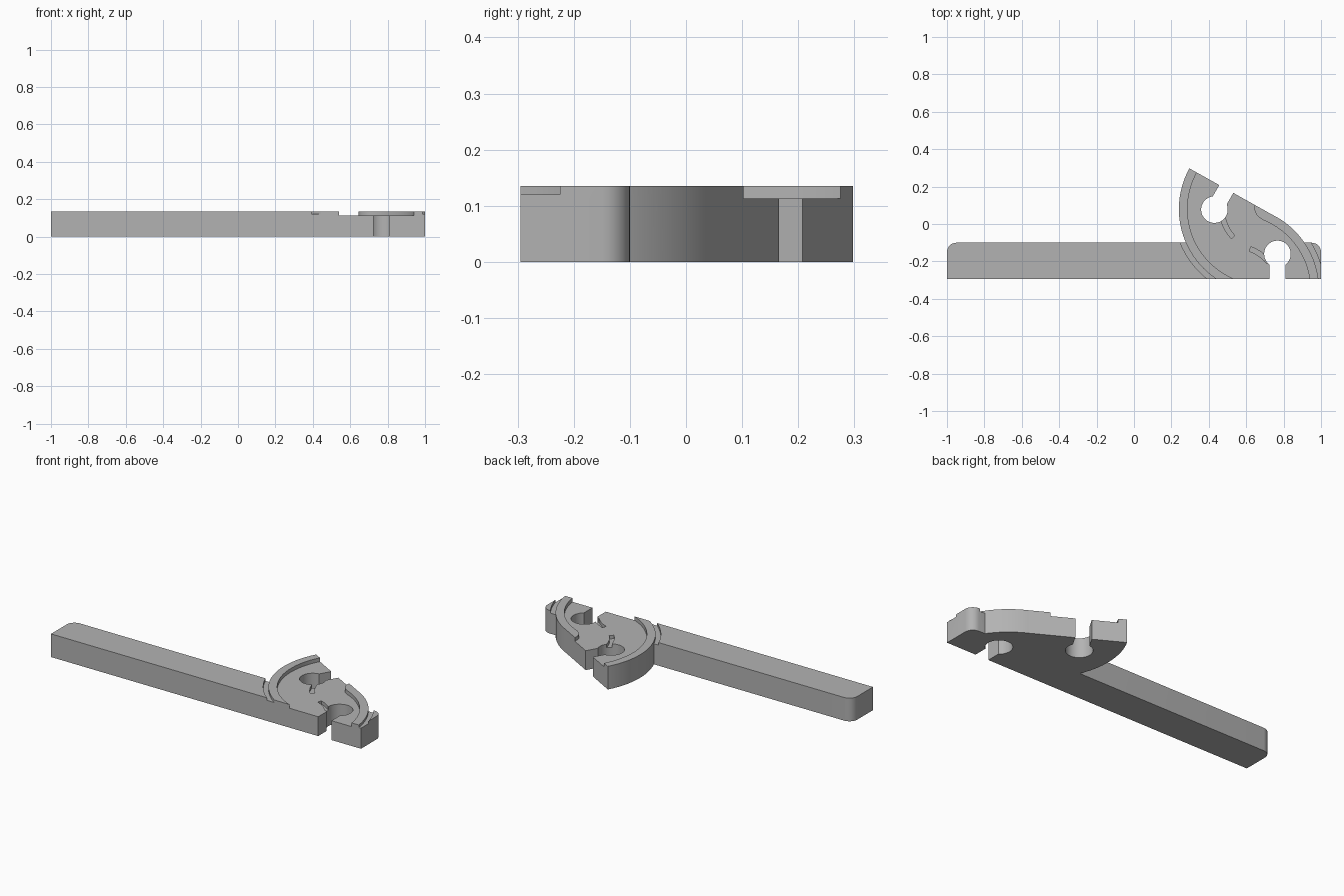
import bpy
import bmesh
from math import sin, cos, radians, asin, degrees
from mathutils import Vector

cube = bpy.data.objects.get("Cube")
if cube:
    bpy.data.objects.remove(cube, do_unlink=True)

HEIGHT, FLOOR, GROOVE = 0.135, 0.113, 0.12
FRONT, BACK = -0.295, -0.10
R_OUT, R_IN, R_GROOVE = 0.45, 0.404, 0.478
HUB_A, HUB_B = Vector((0.69, 0.08)), Vector((0.54, -0.354))   # arc centres

grey = bpy.data.materials.new("plain_grey")
grey.use_nodes = True
grey.diffuse_color = (0.45, 0.45, 0.45, 1)
grey.node_tree.nodes["Principled BSDF"].inputs["Base Color"].default_value = (0.45, 0.45, 0.45, 1)


def arc(centre, radius, start, end, steps=32):
    """Points along an arc, angles in degrees."""
    angles = [radians(start + (end - start) * i / steps) for i in range(steps + 1)]
    return [centre + Vector((cos(a), sin(a))) * radius for a in angles]


def prism(name, outline, low, high):
    """Upright solid from a counter-clockwise outline."""
    bm = bmesh.new()
    face = bm.faces.new([bm.verts.new((p[0], p[1], low)) for p in outline])
    top = bmesh.ops.extrude_face_region(bm, geom=[face])["geom"]
    verts = [g for g in top if isinstance(g, bmesh.types.BMVert)]
    bmesh.ops.translate(bm, verts=verts, vec=(0, 0, high - low))
    bmesh.ops.recalc_face_normals(bm, faces=bm.faces)
    mesh = bpy.data.meshes.new(name)
    bm.to_mesh(mesh)
    bm.free()
    mesh.materials.append(grey)
    obj = bpy.data.objects.new(name, mesh)
    bpy.context.collection.objects.link(obj)
    return obj


def cut(target, name, outline, low, high):
    """Remove a prism from the target."""
    cutter = prism(name, outline, low, high)
    cutter.hide_render = True
    mod = target.modifiers.new(name, "BOOLEAN")
    mod.operation, mod.solver, mod.object = "DIFFERENCE", "EXACT", cutter
    bpy.context.view_layer.objects.active = target
    bpy.ops.object.modifier_apply(modifier=mod.name)
    bpy.data.objects.remove(cutter, do_unlink=True)


def band(centre, inner, outer, start, end):
    """Outline of a curved strip."""
    return arc(centre, outer, start, end) + arc(centre, inner, end, start)


def keyhole(centre, angle, radius=0.071, half=0.043, reach=0.3):
    """Round hole with a straight slot leaving it at the given angle."""
    gap = degrees(asin(half / radius))
    along = Vector((cos(radians(angle)), sin(radians(angle))))
    side = Vector((-along.y, along.x)) * half
    hole = arc(centre, radius, angle + gap, angle + 360 - gap, 48)
    return hole + [centre + along * reach - side, centre + along * reach + side]


# Long arm and double-arc head as one outline
fillet = 0.05
outline = [Vector((-1, FRONT)), Vector((1, FRONT))]
outline += arc(Vector((1 - fillet, BACK - fillet)), fillet, 0, 90, 8)
outline += arc(HUB_B, R_OUT, 34.4, 63.4)
outline += arc(HUB_A, R_OUT, 151.1, 203.6)
outline += arc(Vector((-1 + fillet, BACK - fillet)), fillet, 90, 180, 8)
body = prism("arm_with_arc_head", outline, 0, HEIGHT)

# Recessed floor inside the two raised rims
recess = arc(HUB_A, R_IN, 145, 250, 64) + arc(HUB_B, R_IN, 0, 68, 48)
recess += [Vector(p) for p in ((0.665, 0.038), (0.652, 0.055), (0.645, 0.075), (0.644, 0.16))]
cut(body, "floor_recess", recess, FLOOR, 0.3)

# Clearance grooves in the arm outside each rim
cut(body, "left_groove", band(HUB_A, R_OUT, R_GROOVE, 190, 245), GROOVE, 0.3)
cut(body, "right_groove", band(HUB_B, R_OUT, R_GROOVE, 0, 45), GROOVE, 0.3)

# Short curved grooves in the floor, then the two keyhole slots
cut(body, "floor_groove_a", band(HUB_A, 0.207, 0.232, 190, 223), FLOOR - 0.02, 0.3)
cut(body, "floor_groove_b", band(HUB_B, 0.222, 0.247, 40, 70), FLOOR - 0.02, 0.3)
cut(body, "keyhole_a", keyhole(Vector((0.43, 0.077)), 60), -0.1, 0.3)
cut(body, "keyhole_b", keyhole(Vector((0.767, -0.16)), -90), -0.1, 0.3)

# Smooth curved walls, crisp edges
bpy.ops.object.select_all(action="DESELECT")
body.select_set(True)
bpy.context.view_layer.objects.active = body
bpy.ops.object.shade_smooth_by_angle(angle=radians(25))
